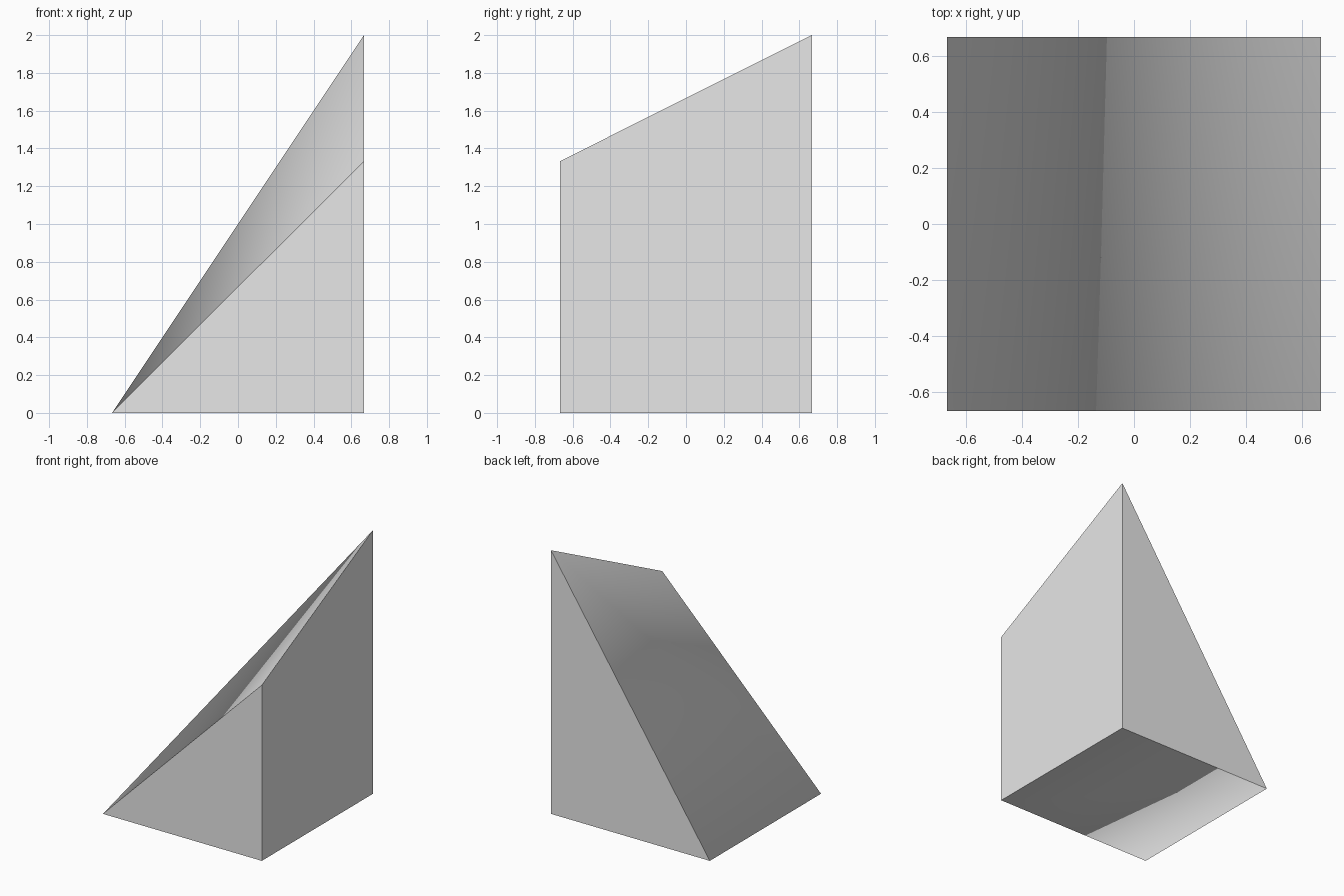
import bpy
import bmesh

cube = bpy.data.objects.get("Cube")
if cube:
    bpy.data.objects.remove(cube, do_unlink=True)

H = 2 / 3                       # half of the square footprint
FRONT_TOP, BACK_TOP = 1.333, 2.0

# Plain grey material
grey = bpy.data.materials.new("light_grey")
grey.use_nodes = True
color = (0.8, 0.8, 0.8, 1)
grey.diffuse_color = color
grey.node_tree.nodes["Principled BSDF"].inputs["Base Color"].default_value = color

bm = bmesh.new()


def triangle_end(y, top):
    """Right-angled end profile: thin tip, foot of the wall, top of the wall."""
    return [bm.verts.new(p) for p in ((-H, y, 0), (H, y, 0), (H, y, top))]


front_tip, front_foot, front_top = front = triangle_end(-H, FRONT_TOP)
back_tip, back_foot, back_top = back = triangle_end(H, BACK_TOP)

# Flat sides: two triangular ends and the upright wall
flat_sides = [
    bm.faces.new(front),
    bm.faces.new(back[::-1]),
    bm.faces.new((front_foot, back_foot, back_top, front_top)),
]

# Twisted slope, ridged along its diagonal, and the base
for corners in (
    (front_tip, front_top, back_top),
    (front_tip, back_top, back_tip),
    (front_tip, back_tip, front_foot),
    (back_tip, back_foot, front_foot),
):
    bm.faces.new(corners)

bmesh.ops.recalc_face_normals(bm, faces=bm.faces[:])

# Slope and base blend over the thin edge; the flat sides keep crisp borders
for face in bm.faces:
    face.smooth = True
for face in flat_sides:
    for edge in face.edges:
        edge.smooth = False

mesh = bpy.data.meshes.new("corner_wedge")
bm.to_mesh(mesh)
bm.free()
mesh.materials.append(grey)
wedge = bpy.data.objects.new("corner_wedge", mesh)
bpy.context.collection.objects.link(wedge)
